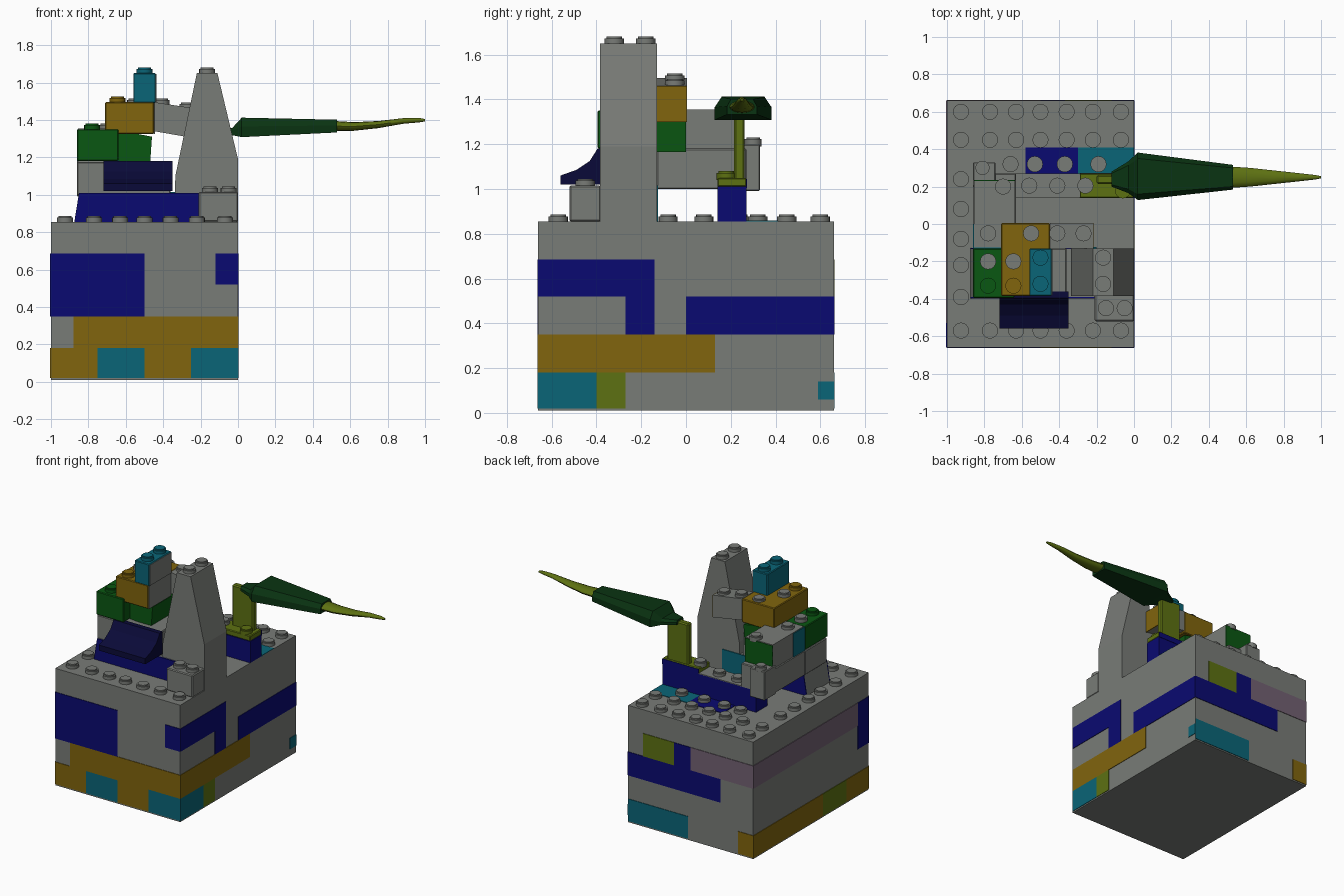
import bpy, bmesh, math
from mathutils import Vector

cube = bpy.data.objects.get("Cube")
if cube:
    bpy.data.objects.remove(cube, do_unlink=True)


def material(name, r, g, b):
    m = bpy.data.materials.new(name)
    m.use_nodes = True
    m.diffuse_color = (r, g, b, 1)
    bsdf = m.node_tree.nodes["Principled BSDF"]
    bsdf.inputs["Base Color"].default_value = (r, g, b, 1)
    bsdf.inputs["Roughness"].default_value = 0.6
    return m


grey = material("grey", .19, .2, .185)
blue = material("blue", .003, .003, .165)
navy = material("navy", .003, .003, .04)
yellow = material("yellow", .22, .13, .004)
teal = material("teal", .003, .13, .185)
lime = material("lime", .11, .165, .006)
green = material("green", .003, .095, .006)
leaf = material("dark green", .003, .034, .006)
mauve = material("mauve", .17, .12, .17)


def finish(name, bm, mat, smooth=False):
    bmesh.ops.recalc_face_normals(bm, faces=bm.faces)
    me = bpy.data.meshes.new(name)
    bm.to_mesh(me)
    bm.free()
    ob = bpy.data.objects.new(name, me)
    bpy.context.collection.objects.link(ob)
    me.materials.append(mat)
    if smooth:
        bpy.ops.object.select_all(action='DESELECT')
        ob.select_set(True)
        bpy.context.view_layer.objects.active = ob
        bpy.ops.object.shade_smooth_by_angle(angle=math.radians(40))
    return ob


def box(name, x, y, z, mat, bevel=0.0):
    bm = bmesh.new()
    bmesh.ops.create_cube(bm, size=1)
    for v in bm.verts:
        v.co = Vector([(a + b) / 2 + c * (b - a) for (a, b), c in zip((x, y, z), v.co)])
    if bevel:
        bmesh.ops.bevel(bm, geom=bm.edges[:], offset=bevel, segments=1, affect='EDGES')
    return finish(name, bm, mat)


def studs(name, points, z, mat, r=.043, h=.03):
    """Round studs standing on height z."""
    bm = bmesh.new()
    for px, py in points:
        new = bmesh.ops.create_cone(bm, cap_ends=True, segments=16, radius1=r, radius2=r, depth=h + .01)["verts"]
        bmesh.ops.translate(bm, verts=new, vec=(px, py, z + (h - .01) / 2))
    top = [e for e in bm.edges if all(v.co.z > z + h / 2 for v in e.verts)]
    bmesh.ops.bevel(bm, geom=top, offset=.008, segments=2, affect='EDGES')
    return finish(name, bm, mat, True)


def prism(name, profile, axis, lo, hi, mat):
    """Extrude a profile in (other axis, z) along the x or y axis."""
    bm = bmesh.new()
    put = (lambda p, d: (d, p[0], p[1])) if axis == 'x' else (lambda p, d: (p[0], d, p[1]))
    rings = [[bm.verts.new(put(p, d)) for p in profile] for d in (lo, hi)]
    bm.faces.new(rings[0])
    bm.faces.new(rings[1])
    n = len(profile)
    for i in range(n):
        j = (i + 1) % n
        bm.faces.new((rings[0][i], rings[0][j], rings[1][j], rings[1][i]))
    return finish(name, bm, mat)


def loft(name, sections, outline, mat, smooth=False):
    """Skin an outline along x; section = x, y, z, half width, half height."""
    bm = bmesh.new()
    rings = [[bm.verts.new((x, y + a * w, z + b * h)) for a, b in outline]
             for x, y, z, w, h in sections]
    n = len(outline)
    for r0, r1 in zip(rings, rings[1:]):
        for i in range(n):
            j = (i + 1) % n
            bm.faces.new((r0[i], r0[j], r1[j], r1[i]))
    bm.faces.new(rings[0])
    bm.faces.new(rings[-1])
    return finish(name, bm, mat, smooth)


# Base block
D = .66
TOP = .855
box("base_block", (-1, 0), (-D, D), (.01, TOP), grey)

# Painted bricks on the four walls, set by courses
T = .004
rows = [.02, .18, .35, .52, .685]


def panel(side, a, b, r0, r1, mat):
    z = (rows[r0], rows[r1])
    spans = {"front": ((a, b), (-D - T, -D + T)), "back": ((a, b), (D - T, D + T)),
             "right": ((-T, T), (a, b)), "left": ((-1 - T, -1 + T), (a, b))}
    box(side + "_wall_patch", *spans[side], z, mat)


for patch in [
    ("front", -1, -.5, 2, 4, blue), ("front", -.12, 0, 3, 4, blue),
    ("front", -.88, 0, 1, 2, yellow), ("front", -1, -.75, 0, 1, yellow),
    ("front", -.75, -.5, 0, 1, teal), ("front", -.5, -.25, 0, 1, yellow),
    ("front", -.25, 0, 0, 1, teal),
    ("right", -D, -.14, 3, 4, blue), ("right", -.27, -.14, 2, 3, blue),
    ("right", 0, D, 2, 3, blue), ("right", -D, .13, 1, 2, yellow),
    ("right", -D, -.4, 0, 1, teal), ("right", -.4, -.27, 0, 1, lime),
    ("back", -.37, -.12, 3, 4, lime), ("back", -.5, -.37, 3, 4, blue),
    ("back", -1, -.5, 3, 4, mauve), ("back", -.74, 0, 2, 3, blue),
    ("back", -.48, 0, 0, 1, teal), ("back", -1, -.88, 0, 1, yellow),
    ("left", -.53, D, 3, 4, mauve), ("left", -D, -.53, 2, 4, blue),
    ("left", -.13, D, 0, 1, yellow), ("left", -.4, -.13, 0, 1, lime),
    ("left", -D, -.4, 0, 1, yellow),
]:
    panel(*patch)
box("right_corner_patch", (-T, T), (.59, D), (.06, .14), teal)
box("top_blue_patch", (-.58, -.3), (.27, .41), (TOP - T, TOP + T), blue)
box("top_teal_patch", (-.3, 0), (.27, .41), (TOP - T, TOP + T), teal)

# Studs on the base
cols = [-.925, -.77, -.63, -.5, -.36, -.22, -.07]
studs("base_studs", [(x, y) for x in cols for y in (-.57, .45, .6)]
      + [(-.925, y) for y in (-.39, -.22, -.08, .08, .24)]
      + [(x, .32) for x in (-.66, -.53, -.37, -.19)], TOP, grey)

# Front ledge and tapered tower
box("front_ledge", (-.21, 0), (-.52, -.38), (TOP, 1.015), grey, .006)
studs("front_ledge_studs", [(-.15, -.45), (-.05, -.45)], 1.015, grey)
prism("tower", [(-.34, TOP), (0, TOP), (0, 1.19), (-.11, 1.65), (-.22, 1.65), (-.335, 1.1)],
      'y', -.385, -.13, grey)
studs("tower_studs", [(-.165, -.32), (-.165, -.18)], 1.65, grey)

# Front lower brick with painted front and rear, and sloped brick
lower = [(-.875, TOP), (-.21, TOP), (-.21, 1.01), (-.85, 1.01)]
prism("lower_brick", lower, 'y', -.39, -.134, grey)
prism("lower_brick_front", lower, 'y', -.397, -.389, blue)
prism("lower_brick_rear", lower, 'y', -.135, -.128, blue)
box("lower_rear_teal_patch", (-.4, -.2), (-.13, -.124), (TOP, 1.015), teal)
prism("sloped_brick", [(-.56, 1.02), (-.56, 1.06), (-.49, 1.085), (-.43, 1.125), (-.395, 1.18),
                       (-.36, 1.18), (-.36, 1.02)], 'x', -.72, -.35, navy)

# Left wall courses
box("middle_front_brick", (-.86, -.36), (-.385, -.13), (1, 1.175), grey, .005)
box("left_wall_brick", (-.86, -.63), (-.13, .27), (1, 1.18), grey, .005)
box("left_wall_end", (-.86, -.74), (.2, .33), (.99, 1.2), grey, .005)
studs("left_wall_stud", [(-.81, .3)], 1.2, grey, r=.038)
box("upper_green_brick", (-.86, -.64), (-.395, -.13), (1.18, 1.35), green, .005)
prism("inner_green_brick", [(-.64, 1.18), (-.47, 1.165), (-.46, 1.31), (-.64, 1.345)],
      'y', -.32, 0, green)
box("upper_teal_brick", (-.86, -.64), (-.13, 0), (1.18, 1.35), teal)
box("upper_grey_brick", (-.855, -.635), (-.125, .23), (1.17, 1.355), grey)
box("upper_back_patch", (-.855, -.635), (.226, .234), (1.18, 1.35), green)
studs("upper_green_stud", [(-.78, -.33)], 1.35, green)
studs("upper_grey_studs", [(-.78, -.2), (-.78, -.05), (-.7, .2)], 1.352, grey)

# Bridge course, with grey inner sides
box("yellow_brick", (-.71, -.45), (-.385, .005), (1.325, 1.495), yellow, .005)
box("yellow_brick_side", (-.452, -.445), (-.38, -.13), (1.325, 1.495), grey)
studs("yellow_stud", [(-.645, -.33)], 1.495, yellow)
studs("yellow_brick_grey_stud", [(-.645, -.2)], 1.495, grey)
prism("bridge_arm", [(-.45, 1.34), (-.22, 1.3), (-.22, 1.46), (-.45, 1.495)], 'y', -.13, .005, grey)
box("bridge_end_patch", (-.224, -.216), (-.13, .005), (1.3, 1.46), yellow)
studs("bridge_studs", [(-.55, -.05), (-.41, -.05)], 1.485, grey)
studs("bridge_end_stud", [(-.27, -.05)], 1.462, grey)
box("peak_brick", (-.56, -.44), (-.385, -.13), (1.49, 1.65), teal, .005)
box("peak_brick_side", (-.443, -.437), (-.38, -.135), (1.495, 1.645), grey)
studs("peak_studs", [(-.5, -.32), (-.5, -.18)], 1.65, teal)

# Back wall with its grey cap
box("back_wall", (-.75, 0), (.14, .27), (TOP, 1.01), blue)
box("back_wall_cap", (-.74, -.28), (.14, .27), (1.007, 1.015), grey)
studs("back_wall_studs", [(-.56, .205), (-.41, .205)], 1.015, grey)

# Stalk
box("stalk_foot", (-.29, 0), (.14, .27), (1.01, 1.05), lime, .005)
box("stalk_foot_rear_patch", (-.29, 0), (.267, .273), (1.005, 1.045), blue)
studs("stalk_foot_grey_stud", [(-.26, .205)], 1.05, grey)
studs("stalk_foot_lime_stud", [(-.06, .18)], 1.05, lime)
box("stalk", (-.2, -.03), (.215, .262), (1.04, 1.34), lime, .008)

# Leaf blade and its curved tip
blade = [(-1, -1), (1, -1), (1, .1), (.75, 1), (-.75, 1), (-1, .1)]
loft("leaf_blade", [(-.12, .24, 1.338, .04, .016), (-.03, .25, 1.338, .085, .02),
                    (.02, .255, 1.36, .127, .052), (.53, .25, 1.367, .066, .034)], blade, leaf)
ring = [(math.cos(i * math.pi / 6), math.sin(i * math.pi / 6)) for i in range(12)]
loft("leaf_tip", [(.5, .25, 1.367, .058, .028), (.62, .25, 1.365, .05, .023),
                  (.75, .25, 1.375, .036, .019), (.88, .25, 1.394, .022, .015),
                  (.97, .25, 1.399, .012, .012), (1, .25, 1.398, .006, .006)], ring, lime, True)
